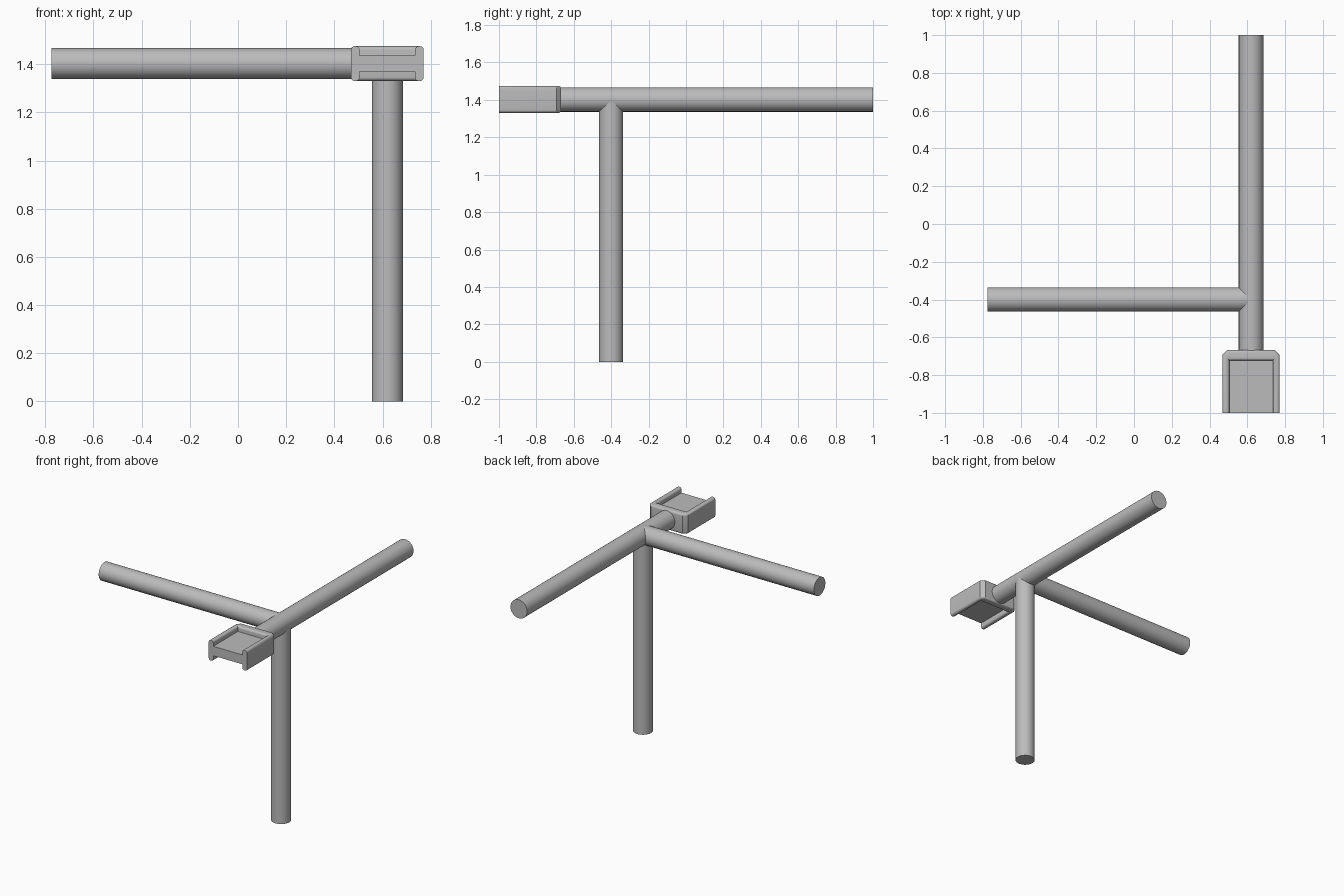
import bpy, bmesh
from mathutils import Vector

if "Cube" in bpy.data.objects:
    bpy.data.objects.remove(bpy.data.objects["Cube"])

grey = bpy.data.materials.new("plain_grey")
grey.use_nodes = True
GREY = (0.5, 0.5, 0.5, 1)
grey.diffuse_color = GREY
grey.node_tree.nodes["Principled BSDF"].inputs["Base Color"].default_value = GREY

HUB = Vector((0.62, -0.40, 1.402))


def finish(name, bm, angle=0.6):
    bmesh.ops.recalc_face_normals(bm, faces=bm.faces)
    mesh = bpy.data.meshes.new(name)
    bm.to_mesh(mesh)
    bm.free()
    mesh.materials.append(grey)
    ob = bpy.data.objects.new(name, mesh)
    bpy.context.collection.objects.link(ob)
    bpy.ops.object.select_all(action='DESELECT')
    ob.select_set(True)
    bpy.context.view_layer.objects.active = ob
    bpy.ops.object.shade_smooth_by_angle(angle=angle)
    return ob


def rod(name, start, end, radius):
    """Round bar with flat ends between two points."""
    start, end = Vector(start), Vector(end)
    axis = end - start
    bm = bmesh.new()
    bmesh.ops.create_cone(bm, cap_ends=True, segments=48, radius1=radius,
                          radius2=radius, depth=axis.length)
    turn = axis.to_track_quat('Z', 'Y').to_matrix().to_4x4()
    bmesh.ops.transform(bm, matrix=turn, verts=bm.verts)
    bmesh.ops.translate(bm, vec=(start + end) / 2, verts=bm.verts)
    finish(name, bm)


# Three bars meeting at the hub
rod("upright_post", (HUB.x, HUB.y, 0), HUB, 0.0645)
rod("side_bar", (-0.775, HUB.y, HUB.z), HUB, 0.0645)
rod("long_bar", (HUB.x, -0.69, HUB.z), (HUB.x, 1, HUB.z), 0.0655)

# U-shaped wall of the end bracket, with chamfered rear corners
FRONT, BACK, HALF, WALL, CUT = -1.0, -0.667, 0.151, 0.036, 0.026
BOTTOM, TOP = 1.33, 1.475
INNER = BACK - 0.056
side = [(HALF - WALL, INNER), (HALF - WALL, FRONT), (HALF, FRONT),
        (HALF, BACK - CUT), (HALF - CUT, BACK)]
outline = side + [(-x, y) for x, y in reversed(side)]
bm = bmesh.new()
base = bm.faces.new([bm.verts.new((HUB.x + x, y, BOTTOM)) for x, y in outline])
top = bmesh.ops.extrude_face_region(bm, geom=[base])
bmesh.ops.translate(bm, vec=(0, 0, TOP - BOTTOM),
                    verts=[v for v in top["geom"] if isinstance(v, bmesh.types.BMVert)])
bmesh.ops.recalc_face_normals(bm, faces=bm.faces)
# Round the rims, leaving the front ends flat
rims = [e for e in bm.edges
        if abs(e.verts[0].co.z - e.verts[1].co.z) < 1e-4
        and max(v.co.y for v in e.verts) > FRONT + 0.01]
bmesh.ops.bevel(bm, geom=rims, offset=0.016, segments=5, profile=0.5, affect='EDGES')
finish("bracket_wall", bm)

# Web plate closing the middle of the bracket
LOW, HIGH = 1.37, 1.437
bm = bmesh.new()
bmesh.ops.create_cube(bm, size=1)
bmesh.ops.scale(bm, vec=(2 * (HALF - WALL) + 0.02, INNER - FRONT + 0.01, HIGH - LOW),
                verts=bm.verts)
bmesh.ops.translate(bm, vec=(HUB.x, (FRONT + INNER + 0.01) / 2, (LOW + HIGH) / 2),
                    verts=bm.verts)
finish("bracket_web", bm)
